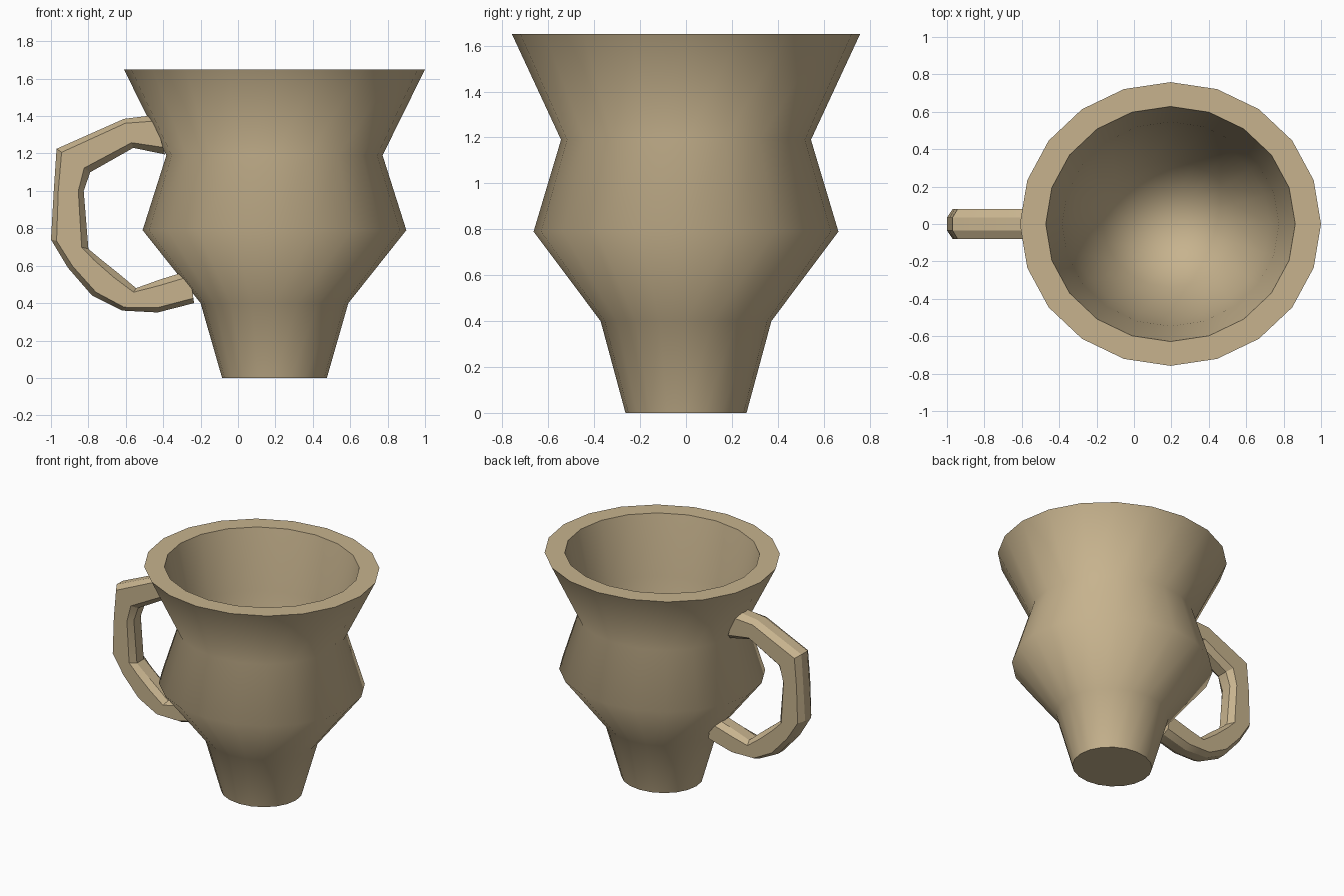
import bpy, bmesh, math

if "Cube" in bpy.data.objects:
    bpy.data.objects.remove(bpy.data.objects["Cube"])

mat = bpy.data.materials.new("tan_clay")
mat.diffuse_color = (0.57, 0.45, 0.27, 1)
mat.use_nodes = True
mat.node_tree.nodes["Principled BSDF"].inputs["Base Color"].default_value = mat.diffuse_color


def make_object(name, bm, angle):
    bmesh.ops.recalc_face_normals(bm, faces=bm.faces)
    mesh = bpy.data.meshes.new(name)
    bm.to_mesh(mesh)
    bm.free()
    mesh.materials.append(mat)
    obj = bpy.data.objects.new(name, mesh)
    bpy.context.collection.objects.link(obj)
    bpy.ops.object.select_all(action='DESELECT')
    obj.select_set(True)
    bpy.context.view_layer.objects.active = obj
    bpy.ops.object.shade_smooth_by_angle(angle=math.radians(angle))


def bridge(bm, rings):
    for a, b in zip(rings, rings[1:]):
        n = len(a)
        for i in range(n):
            j = (i + 1) % n
            bm.faces.new((a[i], a[j], b[j], b[i]))


# Cup: 20-sided turned profile, outside up to the rim then down the inside
SIDES, CX, Y_SCALE = 20, 0.195, 0.942
profile = [(0.28, 0), (0.395, 0.40), (0.705, 0.79), (0.578, 1.19), (0.805, 1.65),
           (0.667, 1.65), (0.580, 1.22), (0.53, 0.80), (0.36, 0.43), (0.2, 0.25)]
bm = bmesh.new()
rings = []
for r, z in profile:
    ring = []
    for i in range(SIDES):
        a = math.tau * i / SIDES
        ring.append(bm.verts.new((CX + r * math.cos(a), Y_SCALE * r * math.sin(a), z)))
    rings.append(ring)
bridge(bm, rings)
bm.faces.new(rings[0])
centre = bm.verts.new((CX, 0, 0.2))
for i in range(SIDES):
    bm.faces.new((rings[-1][i], rings[-1][(i + 1) % SIDES], centre))
make_object("cup", bm, 60)

# Handle: chamfered section swept between outer and inner outlines (x, z)
stations = [((-0.45, 1.405), (-0.39, 1.195)), ((-0.61, 1.385), (-0.56, 1.23)),
            ((-0.97, 1.225), (-0.79, 1.10)), ((-0.985, 1.0), (-0.825, 1.0)),
            ((-1.0, 0.74), (-0.80, 0.69)), ((-0.91, 0.59), (-0.74, 0.64)),
            ((-0.78, 0.44), (-0.64, 0.56)), ((-0.62, 0.36), (-0.545, 0.48)),
            ((-0.43, 0.35), (-0.42, 0.525)), ((-0.235, 0.40), (-0.26, 0.575))]
half = [(0, 0.035), (0.15, 0.08), (0.82, 0.08), (1, 0.04)]
section = half + [(t, -y) for t, y in reversed(half)]
bm = bmesh.new()
rings = [[bm.verts.new((o[0] + (i[0] - o[0]) * t, y, o[1] + (i[1] - o[1]) * t))
          for t, y in section] for o, i in stations]
bridge(bm, rings)
bm.faces.new(rings[0])
bm.faces.new(rings[-1])
make_object("handle", bm, 25)
